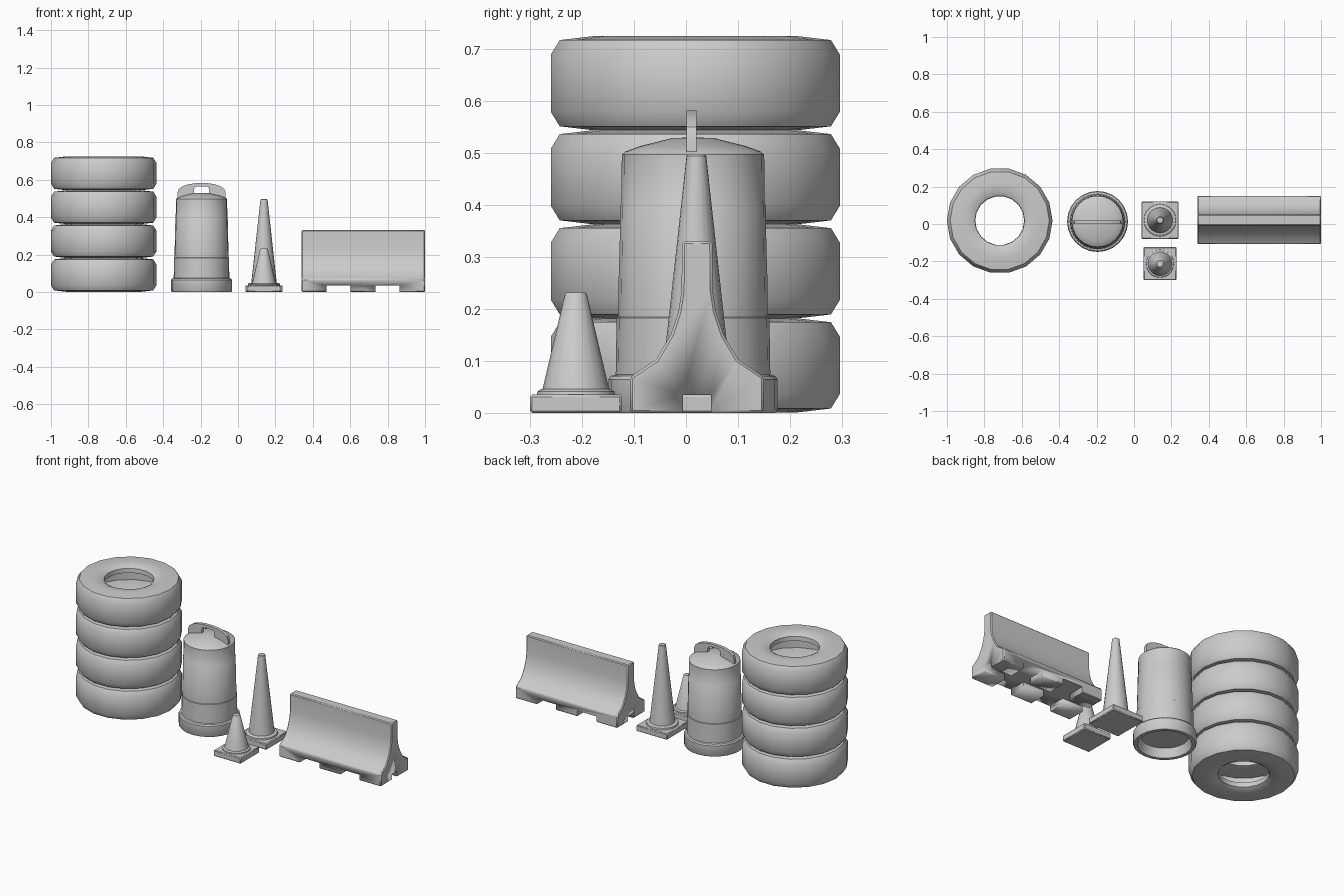
import bpy, bmesh, math
from mathutils import Vector

if "Cube" in bpy.data.objects:
    bpy.data.objects.remove(bpy.data.objects["Cube"])


def finish(name, bm, loc, angle=35):
    bmesh.ops.recalc_face_normals(bm, faces=bm.faces)
    me = bpy.data.meshes.new(name)
    bm.to_mesh(me)
    bm.free()
    ob = bpy.data.objects.new(name, me)
    ob.location = loc
    bpy.context.collection.objects.link(ob)
    bpy.ops.object.select_all(action='DESELECT')
    ob.select_set(True)
    bpy.context.view_layer.objects.active = ob
    bpy.ops.object.shade_smooth_by_angle(angle=math.radians(angle))
    return ob


def lathe(name, profile, loc, sides, closed=False, angle=35):
    """Spin (radius, z) points round z; a radius of 0 closes to a pole."""
    bm = bmesh.new()
    rings = []
    for r, z in profile:
        n = 1 if r == 0 else sides
        rings.append([bm.verts.new((r * math.cos(math.tau * i / sides),
                                    r * math.sin(math.tau * i / sides), z)) for i in range(n)])
    pairs = list(zip(rings, rings[1:])) + ([(rings[-1], rings[0])] if closed else [])
    for a, b in pairs:
        for i in range(sides):
            j = (i + 1) % sides
            vs = [a[i % len(a)], a[j % len(a)], b[j % len(b)], b[i % len(b)]]
            bm.faces.new(list(dict.fromkeys(vs)))
    return finish(name, bm, loc, angle)


def prism(name, outline, direction, loc, bevel=0.0):
    """Extrude a closed outline of 3D points."""
    bm = bmesh.new()
    face = bm.faces.new([bm.verts.new(p) for p in outline])
    new = bmesh.ops.extrude_face_region(bm, geom=[face])['geom']
    bmesh.ops.translate(bm, vec=Vector(direction),
                        verts=[v for v in new if isinstance(v, bmesh.types.BMVert)])
    ob = finish(name, bm, loc, 30)
    if bevel:
        m = ob.modifiers.new("bevel", 'BEVEL')
        m.width, m.segments = bevel, 1
        m.limit_method, m.angle_limit = 'ANGLE', math.radians(50)
    return ob


def box(name, x0, x1, y0, y1, z0, z1, bevel=0.0):
    base = [(x0, y0, z0), (x1, y0, z0), (x1, y1, z0), (x0, y1, z0)]
    return prism(name, base, (0, 0, z1 - z0), (0, 0, 0), bevel)


# Stack of four hollow tyres
H = 0.181
half = [(0.2825, 0.055), (0.265, 0.083), (0.20, H / 2), (0.155, 0.087),
        (0.133, 0.075), (0.131, 0.05), (0.15, 0.045), (0.25, 0.045)]
tyre = half + [(r, -z) for r, z in reversed(half)]
for k in range(4):
    lathe(f"tyre_{k + 1}", tyre, (-0.718, 0.018, 0.001 + H * (k + 0.5)), 18, True, 40)

# Traffic drum: recessed heavy base, stepped bands and domed lid
BX, BY = -0.195, 0.0135
lathe("drum_base", [(0, 0.05), (0.125, 0.05), (0.14, 0), (0.159, 0), (0.163, 0.006),
                    (0.163, 0.064), (0.158, 0.071), (0.145, 0.075), (0, 0.075)],
      (BX, BY, 0), 24)
body = [(0, 0.06)]
for r0, r1, z0, z1 in [(0.149, 0.147, 0.06, 0.183), (0.144, 0.1425, 0.185, 0.293),
                       (0.1415, 0.14, 0.296, 0.4), (0.138, 0.137, 0.403, 0.497)]:
    body += [(r0, z0), (r1, z1)]
body += [(0.130, 0.503), (0.103, 0.513), (0.040, 0.529), (0, 0.530)]
lathe("drum_body", body, (BX, BY, 0), 24)

# Drum carrying handle: arched plate with a grip opening
outer = [(0.129, 0.495), (0.129, 0.53), (0.122, 0.55), (0.10, 0.566), (0.07, 0.576), (0.03, 0.582)]
inner = [(0.041, 0.495), (0.041, 0.548), (0.036, 0.56), (0.026, 0.565)]
arch = outer + [(-x, z) for x, z in reversed(outer)]
arch += [(-x, z) for x, z in inner] + list(reversed(inner))
prism("drum_handle", [(x, -0.0095, z) for x, z in arch], (0, 0.019, 0), (BX, BY - 0.003, 0))


# Traffic cones on square feet
def cone(name, x, y, foot, foot_h, collar_r, collar_z, r0, r1, top):
    box(name + "_foot", x - foot, x + foot, y - foot, y + foot, 0, foot_h, 0.004)
    lathe(name + "_body", [(0, foot_h - 0.005), (collar_r, foot_h - 0.005),
                           (collar_r - 0.002, collar_z - 0.004), (collar_r - 0.008, collar_z),
                           (r0, collar_z + 0.001), (r1, top - 0.003), (r1 - 0.003, top), (0, top)],
          (x, y, 0), 20)


cone("small_cone", 0.139, -0.212, 0.088, 0.035, 0.076, 0.045, 0.064, 0.021, 0.232)
cone("tall_cone", 0.139, 0.020, 0.100, 0.035, 0.087, 0.048, 0.068, 0.019, 0.497)

# Concrete road barrier with drainage and forklift channels underneath
side = [(0.129, 0), (0.129, 0.069), (0.079, 0.103), (0.051, 0.15),
        (0.036, 0.195), (0.030, 0.235), (0.029, 0.331)]
section = side + [(-y, z) for y, z in reversed(side)]
CY = 0.0215
barrier = prism("barrier", [(0.34, y, z) for y, z in section], (0.66, 0, 0), (0, CY, 0), 0.005)
for i, (x0, x1, y0, y1) in enumerate([(0.473, 0.602, -0.3, 0.3), (0.735, 0.863, -0.3, 0.3),
                                      (0.2, 1.2, CY - 0.027, CY + 0.027)]):
    cutter = box(f"channel_cutter_{i + 1}", x0, x1, y0, y1, -0.05, 0.034)
    cutter.hide_render = True
    cutter.hide_set(True)
    m = barrier.modifiers.new("channel", 'BOOLEAN')
    m.operation, m.object, m.solver = 'DIFFERENCE', cutter, 'EXACT'
